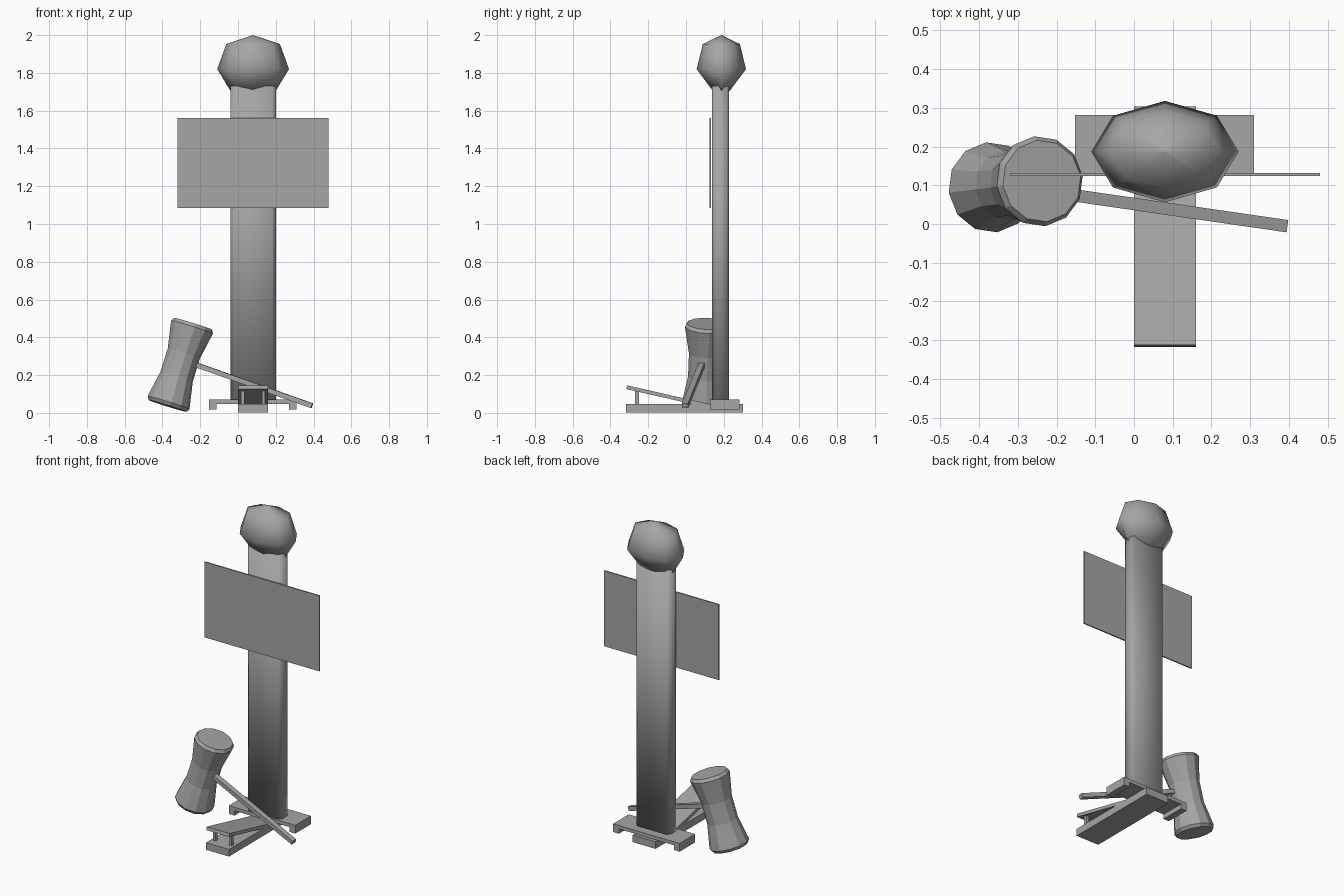
import bpy, math
from mathutils import Vector, Matrix

if "Cube" in bpy.data.objects:
    bpy.data.objects.remove(bpy.data.objects["Cube"], do_unlink=True)

grey = bpy.data.materials.new("plain grey")
grey.use_nodes = True
grey.diffuse_color = (0.38, 0.38, 0.38, 1)
grey.node_tree.nodes["Principled BSDF"].inputs["Base Color"].default_value = grey.diffuse_color


def make(name, verts, faces, smooth=False):
    me = bpy.data.meshes.new(name)
    me.from_pydata(verts, [], faces)
    me.materials.append(grey)
    me.polygons.foreach_set("use_smooth", [smooth] * len(me.polygons))
    ob = bpy.data.objects.new(name, me)
    bpy.context.collection.objects.link(ob)
    return ob


def loft(name, rings, smooth=False):
    """Skin equal-sized rings from bottom to top and cap both ends."""
    n = len(rings[0])
    verts = [p for ring in rings for p in ring]
    faces = [(r * n + i, r * n + (i + 1) % n, (r + 1) * n + (i + 1) % n, (r + 1) * n + i)
             for r in range(len(rings) - 1) for i in range(n)]
    faces += [tuple(reversed(range(n))), tuple(range(len(verts) - n, len(verts)))]
    return make(name, verts, faces, smooth)


def ellipse(cx, cy, z, rx, ry, n):
    return [Vector((cx + rx * math.cos(math.tau * i / n),
                    cy + ry * math.sin(math.tau * i / n), z)) for i in range(n)]


def rect(x0, x1, y0, y1, z):
    return [(x0, y0, z), (x1, y0, z), (x1, y1, z), (x0, y1, z)]


def box(name, x, y, z):
    return loft(name, [rect(*x, *y, z[0]), rect(*x, *y, z[1])])


# Tower: chamfered column with a faceted bulb on top
CX, CY = 0.08, 0.182
hx, hy, c = 0.12, 0.045, 0.02
corner = [(hx, hy - c), (hx - c, hy)]
section = corner + [(-x, y) for x, y in reversed(corner)]
section += [(-x, -y) for x, y in section]
loft("column", [[(CX + x, CY + y, z) for x, y in section] for z in (0.068, 1.73)], True)

bulb_profile = [(1.705, 0.12, 0.045), (1.82, 0.19, 0.131), (1.953, 0.142, 0.098), (2.0, 0.001, 0.001)]
loft("bulb", [ellipse(CX, 0.187, z, rx, ry, 8) for z, rx, ry in bulb_profile], True)

# Sign board
box("sign_board", (-0.32, 0.48), (0.124, 0.132), (1.085, 1.56))

# Foot bench and ground plank
box("foot_bench", (-0.153, 0.31), (0.127, 0.282), (0.048, 0.07))
for side, x in (("right", -0.153), ("left", 0.27)):
    box(side + "_bench_leg", (x, x + 0.04), (0.127, 0.282), (0.018, 0.049))
box("ground_plank", (0.0, 0.16), (-0.318, 0.303), (0.003, 0.048))

# Sloping strike pad on two posts
lever_side = [(-0.316, 0.126), (0.13, 0.025), (0.13, 0.045), (-0.312, 0.146)]
loft("strike_pad", [[(x, y, z) for y, z in lever_side] for x in (0.0, 0.16)])
for side, x in (("right", 0.016), ("left", 0.126)):
    box(side + "_pad_post", (x, x + 0.018), (-0.27, -0.25), (0.046, 0.125))

# Mallet head: waisted barrel along a leaning axis
bottom, top = Vector((-0.373, 0.094, 0.037)), Vector((-0.238, 0.111, 0.472))
axis = top - bottom
length = axis.length
place = Matrix.Translation(bottom) @ axis.to_track_quat('Z', 'Y').to_matrix().to_4x4()
half = [(0, 0.106), (0.04, 0.117), (0.36, 0.09)]
profile = half + [(1 - t, r) for t, r in reversed(half)]
loft("mallet_head", [[place @ p for p in ellipse(0, 0, t * length, r, r, 12)] for t, r in profile])

# Mallet handle: square bar
start, end = Vector((-0.28, 0.092, 0.275)), Vector((0.392, -0.005, 0.038))
along = (end - start).normalized()
side = along.cross(Vector((0, 0, 1))).normalized() * 0.016
up = side.cross(along).normalized() * 0.013
loft("mallet_handle", [[p - side - up, p + side - up, p + side + up, p - side + up] for p in (start, end)])

# Consistent outward normals
import bmesh
for ob in bpy.context.collection.objects:
    if ob.type == 'MESH' and grey.name in ob.data.materials:
        bm = bmesh.new()
        bm.from_mesh(ob.data)
        bmesh.ops.recalc_face_normals(bm, faces=bm.faces)
        bm.to_mesh(ob.data)
        bm.free()
